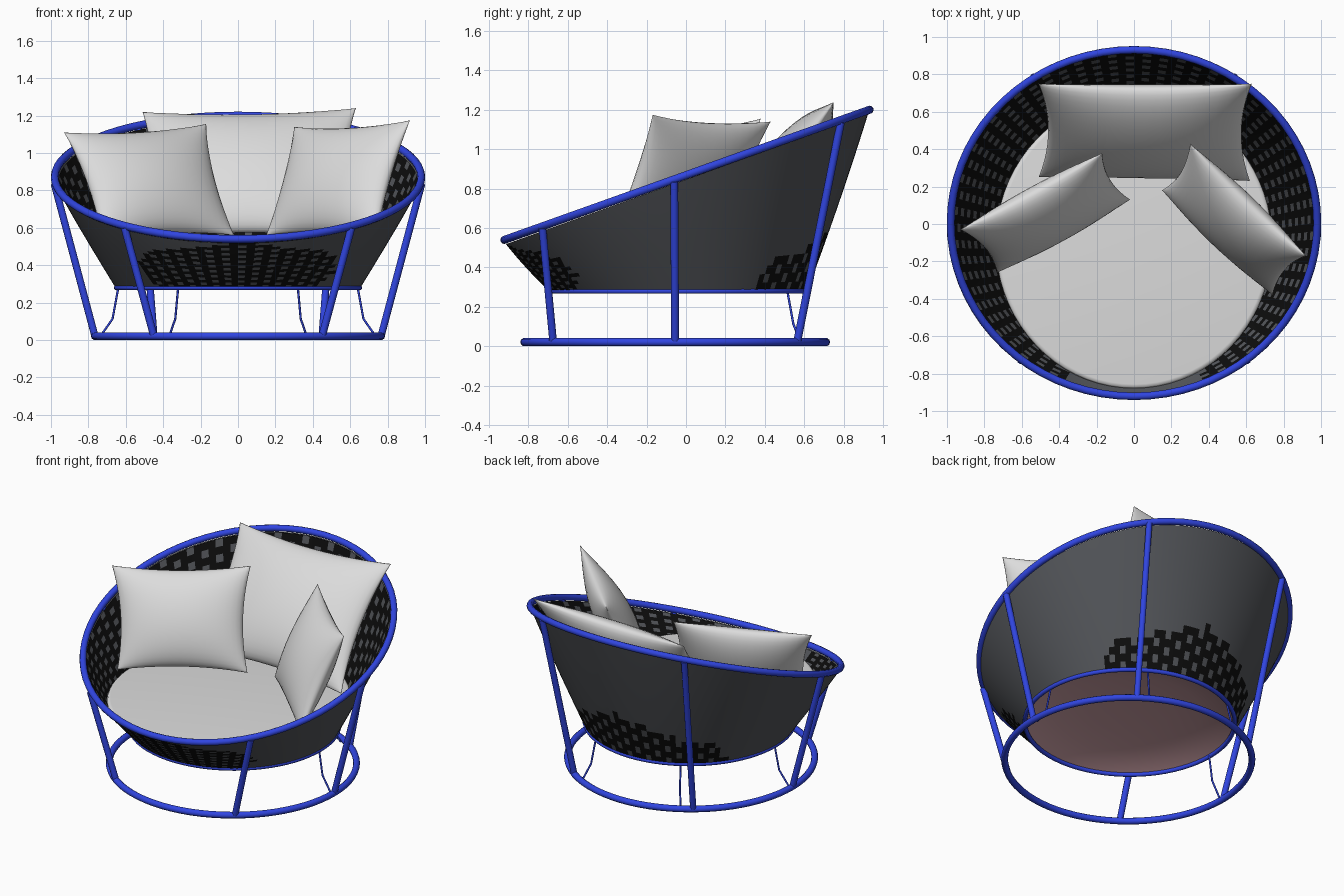
import bpy, bmesh, math
from mathutils import Vector

if "Cube" in bpy.data.objects:
    bpy.data.objects.remove(bpy.data.objects["Cube"])


def material(name, rgb):
    m = bpy.data.materials.new(name)
    m.diffuse_color = (*rgb, 1)
    m.use_nodes = True
    m.node_tree.nodes["Principled BSDF"].inputs["Base Color"].default_value = m.diffuse_color
    return m


BLUE = material("blue frame", (0.03, 0.06, 0.75))
GREY = material("dark grey fabric", (0.085, 0.09, 0.1))
BLACK = material("black weave", (0.004, 0.004, 0.004))
PALE = material("pale cushion", (0.72, 0.72, 0.72))
PINK = material("pink lining", (0.62, 0.36, 0.39))


def add_mesh(name, bm, mats, smooth=True):
    me = bpy.data.meshes.new(name)
    for f in bm.faces:
        f.smooth = smooth
    bm.to_mesh(me)
    bm.free()
    for m in mats:
        me.materials.append(m)
    ob = bpy.data.objects.new(name, me)
    bpy.context.collection.objects.link(ob)
    return ob


def tube(name, pts, radius, closed=False):
    cu = bpy.data.curves.new(name, 'CURVE')
    cu.dimensions = '3D'
    cu.bevel_depth = radius
    cu.bevel_resolution = 3
    cu.use_fill_caps = True
    sp = cu.splines.new('POLY')
    sp.points.add(len(pts) - 1)
    for p, co in zip(sp.points, pts):
        p.co = (*co, 1)
    sp.use_cyclic_u = closed
    cu.materials.append(BLUE)
    ob = bpy.data.objects.new(name, cu)
    bpy.context.collection.objects.link(ob)


# Ring outlines by angle (0 = +x, 90 degrees = back)
def rim(a, s=0.98, drop=0.0):
    return Vector((s * math.cos(a), 0.005 + 0.945 * s * math.sin(a),
                   0.87 + 0.33 * math.sin(a) - drop))


def waist(a, r=0.65):
    return Vector((r * math.cos(a), -0.04 + r * math.sin(a), 0.28))


def base(a, r=0.765):
    return Vector((r * math.cos(a), -0.055 + r * math.sin(a), 0.021))


def loop(f, n=72):
    return [f(2 * math.pi * i / n) for i in range(n)]


tube("top_rim", loop(rim), 0.021, True)
tube("basket_ring", loop(waist), 0.014, True)
tube("base_ring", loop(base), 0.021, True)

# Six legs: base angle, rim angle, mirrored left to right
for label, lo, hi in (("front", -54, -52), ("side", 0, -4), ("back", 54, 57)):
    for side, mirror in (("right", 1), ("left", -1)):
        p, q = base(math.radians(lo)), rim(math.radians(hi), 0.985, 0.01)
        p.x *= mirror
        q.x *= mirror
        tube(f"{label}_leg_{side}", [p, q], 0.02)

# Thin bent wires between the basket ring and the base ring
for label, lo, hi in (("side", 0, 0), ("back", 60, 60)):
    for side, mirror in (("right", 1), ("left", -1)):
        p, q = base(math.radians(lo), 0.735), waist(math.radians(hi), 0.64)
        mid = q.lerp(p, 0.45) + Vector((-0.012 * math.cos(math.radians(lo)), 0, -0.05))
        pts = [Vector((v.x * mirror, v.y, v.z)) for v in (p, mid, q)]
        tube(f"{label}_wire_{side}", pts, 0.006)


# Basket skin: ruled surface from the ring up to the rim
def basket(name, inset, colour_rule, n=128, rows=18):
    bm = bmesh.new()
    grid = []
    for j in range(rows + 1):
        t = j / rows
        grid.append([bm.verts.new(waist(a, 0.655 - inset).lerp(rim(a, 0.972 - inset, 0.022), t)
                                  + Vector((math.cos(a), math.sin(a), 0)) * 0.03 * t * (1 - t))
                     for a in (2 * math.pi * i / n for i in range(n))])
    for j in range(rows):
        for i in range(n):
            k = (i + 1) % n
            f = bm.faces.new((grid[j][i], grid[j][k], grid[j + 1][k], grid[j + 1][i]))
            if inset:
                f.normal_flip()
            dot = (i + 2 * (j % 2)) % 4 == 0      # staggered weave gaps
            woven = colour_rule(f.calc_center_median())
            f.material_index = 1 if woven and not dot else 0
    add_mesh(name, bm, [GREY, BLACK])


def outer_weave(c):
    front = c.y < -0.55 and abs(c.x) < 0.52 and c.z < 0.52 - 0.1 * abs(c.x)
    back = c.y > 0.3 and abs(c.x) < 0.55 and c.z < 0.62 - 0.35 * abs(c.x)
    return front or back


basket("basket_outside", 0.0, outer_weave)
basket("basket_inside", 0.012, lambda c: not (c.y < -0.6 and abs(c.x) < 0.36))


# Seat: stacked ellipses (scale, z) closed at the centre
def stack(name, rings, rx, ry, cy, mat, n=72):
    bm = bmesh.new()
    loops = [[bm.verts.new((rx * s * math.cos(a), cy + ry * s * math.sin(a), z))
              for a in (2 * math.pi * i / n for i in range(n))] for s, z in rings]
    for lo, hi in zip(loops, loops[1:]):
        for i in range(n):
            k = (i + 1) % n
            bm.faces.new((lo[i], lo[k], hi[k], hi[i]))
    bm.faces.new(loops[-1])
    bmesh.ops.recalc_face_normals(bm, faces=bm.faces)
    return add_mesh(name, bm, [mat])


stack("seat_cushion", [(0.9, 0.4), (0.97, 0.45), (1.0, 0.485), (0.99, 0.498), (0.97, 0.5)],
      0.74, 0.78, -0.1, PALE)
lining = stack("seat_underside", [(1, 0.285), (0.9, 0.31), (0.7, 0.34), (0.4, 0.36), (0.1, 0.365)],
               0.645, 0.645, -0.04, PINK)
lining.data.flip_normals()


# Pillow stretched over four corners, with pinched edges
def pillow(name, tl, tr, br, bl, thick, n=20):
    tl, tr, br, bl = map(Vector, (tl, tr, br, bl))
    normal = (tr - bl).cross(tl - br).normalized()
    bm = bmesh.new()
    sheets = []
    for sign in (1, -1):
        sheet = []
        for j in range(n + 1):
            row = []
            for i in range(n + 1):
                u0 = math.sin((i / n - 0.5) * math.pi)
                v0 = math.sin((j / n - 0.5) * math.pi)
                u = u0 * (1 - 0.09 * (1 - v0 * v0))
                v = v0 * (1 - 0.09 * (1 - u0 * u0))
                p = bl.lerp(br, (u + 1) / 2).lerp(tl.lerp(tr, (u + 1) / 2), (v + 1) / 2)
                puff = max(0, (1 - u0 * u0) * (1 - v0 * v0)) ** 0.55
                row.append(bm.verts.new(p + normal * sign * thick * puff))
            sheet.append(row)
        sheets.append(sheet)
    for sheet in sheets:
        for j in range(n):
            for i in range(n):
                bm.faces.new((sheet[j][i], sheet[j][i + 1], sheet[j + 1][i + 1], sheet[j + 1][i]))
    bmesh.ops.remove_doubles(bm, verts=bm.verts, dist=0.0005)
    bmesh.ops.recalc_face_normals(bm, faces=bm.faces)
    add_mesh(name, bm, [PALE])


pillow("back_pillow", (-0.51, 0.75, 1.22), (0.63, 0.75, 1.24),
       (0.62, 0.23, 0.55), (-0.51, 0.25, 0.55), 0.13)
pillow("left_pillow", (-0.93, -0.03, 1.11), (-0.17, 0.38, 1.155),
       (-0.02, 0.13, 0.56), (-0.73, -0.26, 0.54), 0.12)
pillow("right_pillow", (0.30, 0.43, 1.14), (0.92, -0.17, 1.175),
       (0.74, -0.38, 0.54), (0.15, 0.18, 0.56), 0.12)
